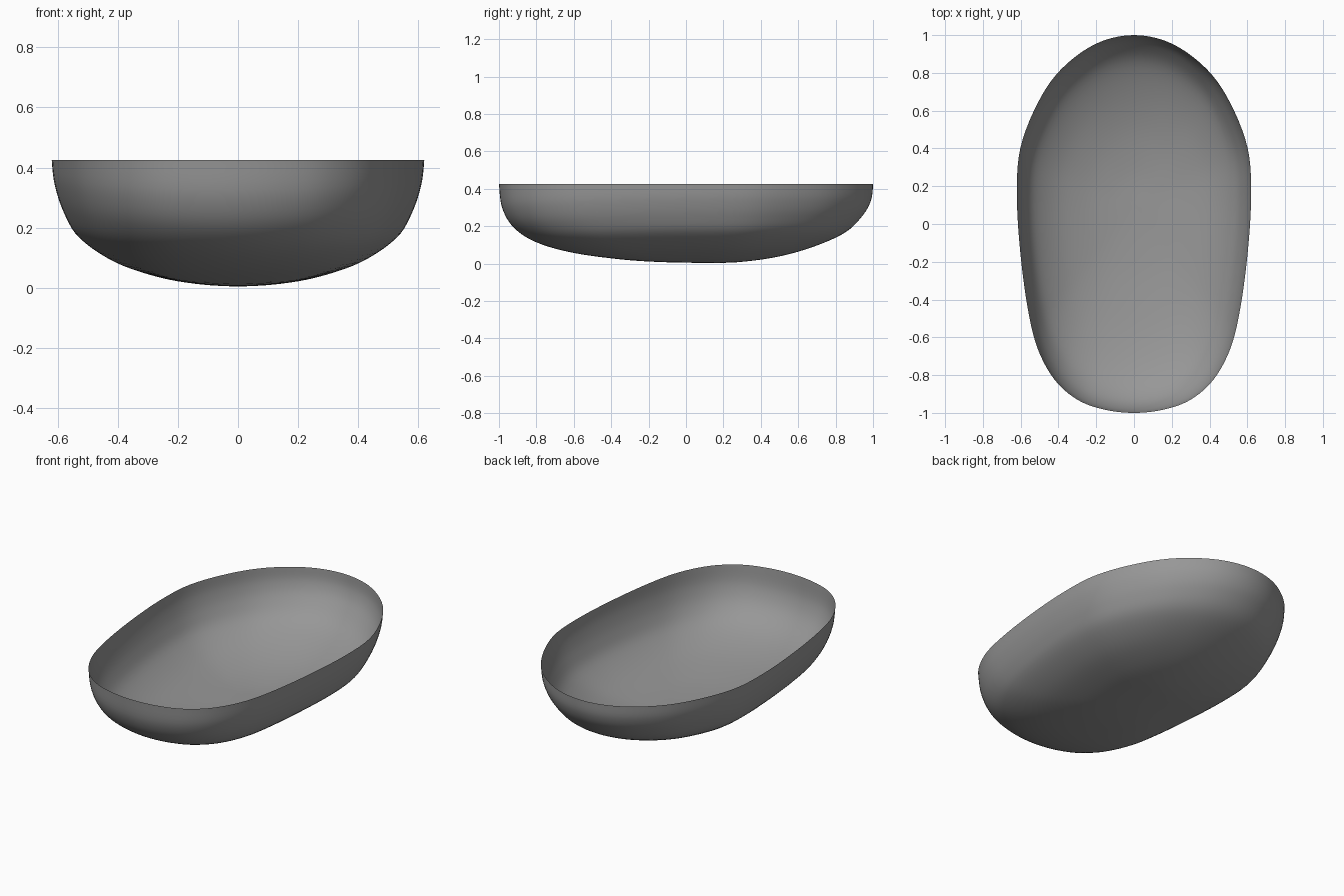
import bpy, bmesh
from mathutils import Vector

if "Cube" in bpy.data.objects:
    bpy.data.objects.remove(bpy.data.objects["Cube"])

# Right half of the rim outline (x, y), front to back
HALF = [(0, -1), (0.16, -0.982), (0.3, -0.93), (0.42, -0.825), (0.51, -0.66), (0.562, -0.45),
        (0.602, -0.15), (0.62, 0.15), (0.602, 0.4), (0.51, 0.64),
        (0.385, 0.82), (0.2, 0.955), (0, 1)]

# Wall profiles (fraction of the way to the rim, z), keel to rim
FRONT = [(0, .004), (.2, .008), (.4, .022), (.64, .058), (.82, .115), (.93, .195), (.985, .30), (1, .425)]
SIDE = [(0, .004), (.2, .011), (.42, .034), (.66, .085), (.85, .165), (.935, .25), (.985, .345), (1, .425)]
BACK = [(0, .004), (.2, .008), (.44, .038), (.66, .095), (.84, .17), (.945, .265), (.99, .345), (1, .425)]
CENTRE = Vector((0, 0.1))
STEPS = 5


def smooth(points, closed):
    """Catmull-Rom curve through the points."""
    p = [Vector(q) for q in points]
    n = len(p)
    get = (lambda i: p[i % n]) if closed else (lambda i: p[max(0, min(n - 1, i))])
    out = []
    for i in range(n if closed else n - 1):
        a, b, c, d = (get(i + k) for k in (-1, 0, 1, 2))
        for s in range(STEPS):
            t = s / STEPS
            out.append(0.5 * (2 * b + (c - a) * t + (2 * a - 5 * b + 4 * c - d) * t**2
                              + (3 * b - a - 3 * c + d) * t**3))
    if not closed:
        out.append(p[-1])
    return out


# Full rim, mirrored across x
rim = smooth(HALF + [(-x, y) for x, y in HALF[-2:0:-1]], True)
front, side, back = (smooth(p, False) for p in (FRONT, SIDE, BACK))

# Hull: nested rings from the keel point out to the rim
bm = bmesh.new()
keel = bm.verts.new((0, CENTRE.y, front[0].y))
rings = []
for f, s, b in list(zip(front, side, back))[1:]:
    ring = []
    for r in rim:
        d = r - CENTRE
        u = (d.x / 0.62) ** 2
        v = (d.y / (0.9 if d.y > 0 else 1.1)) ** 2
        w = u / (u + v)
        q = s * w + (b if d.y > 0 else f) * (1 - w)
        xy = CENTRE + d * q.x
        ring.append(bm.verts.new((xy.x, xy.y, q.y)))
    rings.append(ring)

n = len(rim)
for i in range(n):
    j = (i + 1) % n
    bm.faces.new((keel, rings[0][j], rings[0][i]))
    for lo, hi in zip(rings, rings[1:]):
        bm.faces.new((lo[i], lo[j], hi[j], hi[i]))
bmesh.ops.recalc_face_normals(bm, faces=bm.faces)

mesh = bpy.data.meshes.new("bowl_shell")
bm.to_mesh(mesh)
bm.free()
mesh.shade_smooth()

# Dark grey shell
grey = bpy.data.materials.new("dark_grey")
grey.diffuse_color = (0.31, 0.31, 0.31, 1)
grey.use_nodes = True
grey.node_tree.nodes["Principled BSDF"].inputs["Base Color"].default_value = grey.diffuse_color
mesh.materials.append(grey)

bowl = bpy.data.objects.new("bowl_shell", mesh)
bpy.context.collection.objects.link(bowl)
